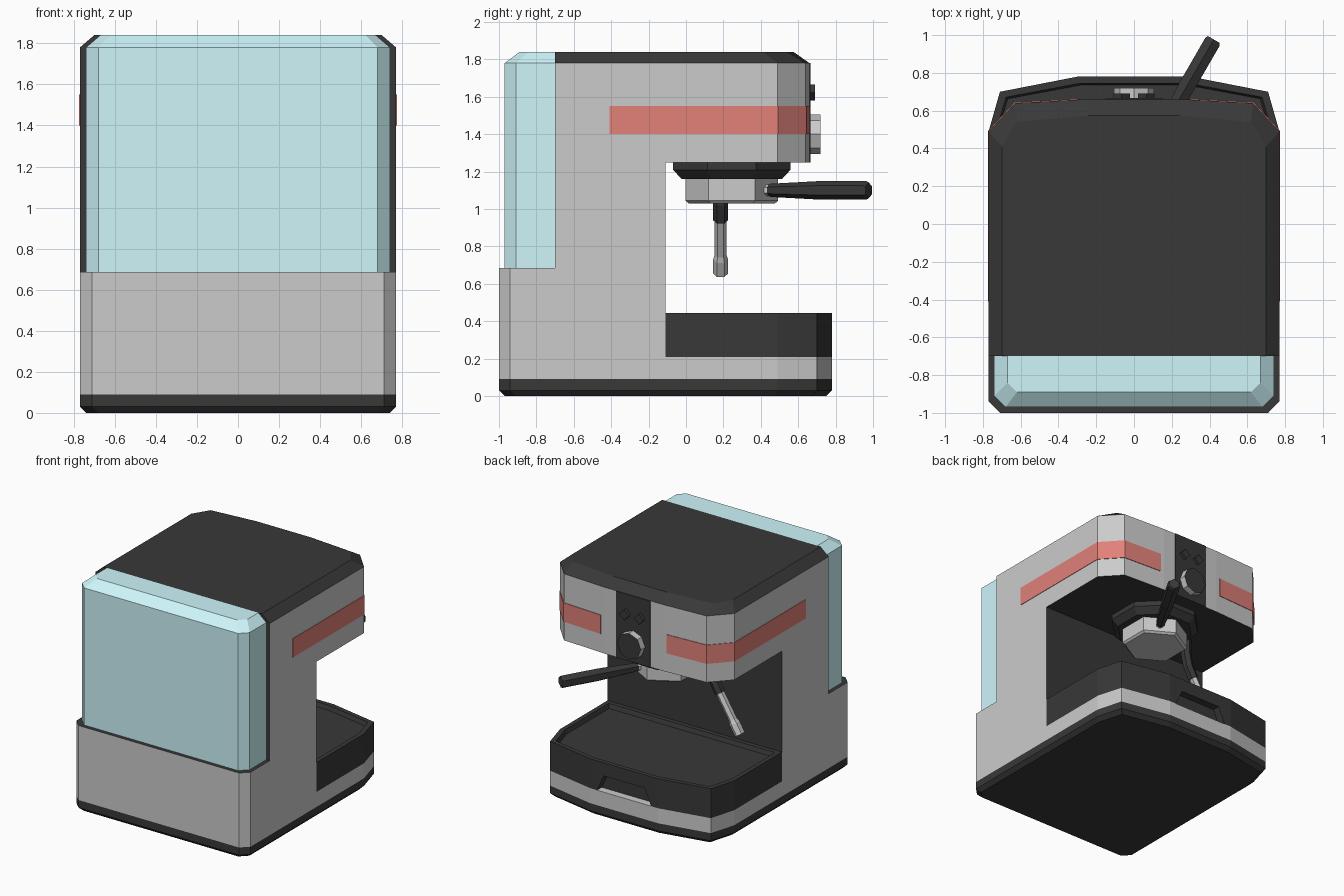
import bpy, bmesh, math
from mathutils import Vector

if "Cube" in bpy.data.objects:
    bpy.data.objects.remove(bpy.data.objects["Cube"])


def material(name, color):
    m = bpy.data.materials.new(name)
    m.diffuse_color = (*color, 1)
    m.use_nodes = True
    m.node_tree.nodes["Principled BSDF"].inputs["Base Color"].default_value = m.diffuse_color
    return m


DARK = material("dark_plastic", (0.04, 0.04, 0.04))
BLUE = material("tank_blue", (0.62, 0.92, 0.97))
RED = material("stripe_red", (0.75, 0.22, 0.19))
GREY = material("metal_grey", (0.6, 0.6, 0.6))
UP, DOWN, FRONT, BACK = (Vector(v) for v in ((0, 0, 1), (0, 0, -1), (0, 1, 0), (0, -1, 0)))


def loft(name, rings, mat=GREY, dark_sides=()):
    """Skin equal-length rings; faces looking along dark_sides become dark."""
    bm = bmesh.new()
    loops = [[bm.verts.new(p) for p in r] for r in rings]
    n = len(loops[0])
    for a, b in zip(loops, loops[1:]):
        for i in range(n):
            j = (i + 1) % n
            bm.faces.new((a[i], a[j], b[j], b[i]))
    bm.faces.new(loops[0][::-1])
    bm.faces.new(loops[-1])
    bmesh.ops.recalc_face_normals(bm, faces=bm.faces)
    bm.normal_update()
    for f in bm.faces:
        f.material_index = int(any(f.normal.dot(d) > 0.99 for d in dark_sides))
    me = bpy.data.meshes.new(name)
    bm.to_mesh(me)
    bm.free()
    me.materials.append(mat)
    me.materials.append(DARK)
    ob = bpy.data.objects.new(name, me)
    bpy.context.collection.objects.link(ob)
    return ob


def ring(half, z):
    """Closed outline at height z, mirrored from its +x half."""
    pts = half + [(-x, y) for x, y in reversed(half)]
    return [(x, y, z) for x, y in pts]


def shrink(half, d):
    ys = [y for _, y in half]
    cy, hy = (max(ys) + min(ys)) / 2, (max(ys) - min(ys)) / 2
    return [(x * (1 - d / 0.77), cy + (y - cy) * (1 - d / hy)) for x, y in half]


def sweep(name, path, radii, n, mat=GREY, ref=FRONT, turn=0.0, dark_sides=()):
    """Tube of n sides along a path with a radius at each point."""
    path = [Vector(p) for p in path]
    rings = []
    for i, (p, r) in enumerate(zip(path, radii)):
        d = (path[min(i + 1, len(path) - 1)] - path[max(i - 1, 0)]).normalized()
        u = (ref - d * ref.dot(d)).normalized()
        v = d.cross(u)
        angles = [turn + 2 * math.pi * k / n for k in range(n)]
        rings.append([p + (u * math.cos(a) + v * math.sin(a)) * r for a in angles])
    return loft(name, rings, mat, dark_sides)


# Base with chamfered dark foot
base = [(0.71, -1.0), (0.77, -0.94), (0.77, 0.49), (0.71, 0.70), (0.30, 0.78)]
loft("foot", [ring(shrink(base, 0.03), 0), ring(base, 0.03), ring(base, 0.09)], DARK)
loft("base_band", [ring(base, 0.09), ring(base, 0.21)])

# Body: lower rear housing, column and overhanging head
rear = [(0.71, -1.0), (0.77, -0.94), (0.77, -0.11)]
loft("rear_housing", [ring(rear, 0.21), ring(rear, 0.685)], dark_sides=(UP, FRONT))
column = [(0.77, -0.70), (0.77, -0.11)]
loft("column", [ring(column, 0.685), ring(column, 1.25)], dark_sides=(FRONT, BACK))
head = [(0.77, -0.70), (0.77, 0.49), (0.63, 0.64), (0.26, 0.66)]
loft("head", [ring(head, 1.25), ring(head, 1.78)], dark_sides=(DOWN, BACK))
lid = [(0.70, -0.70), (0.70, 0.41), (0.62, 0.54), (0.24, 0.575)]
loft("lid", [ring(head, 1.78), ring(lid, 1.84)], DARK)

# Water tank
tank = [(0.68, -0.97), (0.74, -0.91), (0.74, -0.70)]
tank_top = [(0.62, -0.89), (0.67, -0.84), (0.67, -0.70)]
loft("water_tank", [ring(tank, 0.685), ring(tank, 1.78), ring(tank_top, 1.84)], BLUE)

# Drip tray with sunken top and finger notch
tray = [(0.77, -0.11), (0.77, 0.49), (0.71, 0.70), (0.30, 0.78)]
inner = shrink(tray, 0.035)
tray_ob = loft("drip_tray", [ring(tray, 0.21), ring(tray, 0.445), ring(inner, 0.445),
                             ring(shrink(tray, 0.045), 0.41)], DARK)
cutter = loft("notch_cutter", [ring([(0.268, 0.72), (0.268, 0.85)], 0.15),
                               ring([(0.18, 0.72), (0.18, 0.85)], 0.34)], DARK)
cutter.hide_render = True
cutter.hide_viewport = True
cut = tray_ob.modifiers.new("notch", 'BOOLEAN')
cut.operation = 'DIFFERENCE'
cut.object = cutter

# Red stripes wrapping both sides of the head
outer = [(0.774, -0.41), (0.774, 0.492), (0.632, 0.645), (0.29, 0.663)]
inside = [(0.75, -0.41), (0.75, 0.48), (0.62, 0.62), (0.29, 0.64)]
for side, s in (("right", 1), ("left", -1)):
    loop = [(s * x, y) for x, y in outer + inside[::-1]]
    loft(side + "_stripe", [[(x, y, z) for x, y in loop] for z in (1.40, 1.55)], RED)

# Control panel, knob and two diamond buttons
panel = [(0.15, 0.60), (0.15, 0.666)]
loft("control_panel", [ring(panel, 1.25), ring(panel, 1.78)], DARK)
sweep("knob", [(0, 0.66, 1.40), (0, 0.72, 1.40)], (0.105, 0.105), 8, ref=UP, dark_sides=(FRONT,))
for side, x in (("right", 0.065), ("left", -0.065)):
    sweep(side + "_button", [(x, 0.66, 1.622), (x, 0.69, 1.622)], (0.043, 0.043), 4, DARK, UP)

# Brew group and filter holder
c = Vector((0, 0.245, 0))
sweep("brew_group", [c + UP * z for z in (1.25, 1.21, 1.16)], (0.34, 0.34, 0.29), 8, DARK,
      turn=math.pi / 8)
sweep("filter_holder", [c + UP * z for z in (1.16, 1.045, 1.03)], (0.248, 0.248, 0.23), 6)

# Filter handle, swung 30 degrees to the right
aim = Vector((math.sin(math.radians(30)), math.cos(math.radians(30)), 0))


def along(*dists):
    return [c + UP * 1.10 + aim * d for d in dists]


sweep("handle_collar", along(0.17, 0.25), (0.03, 0.03), 6, ref=UP)
sweep("filter_handle", along(0.235, 0.55, 0.83, 0.845), (0.035, 0.05, 0.05, 0.042), 6, DARK, UP)

# Steam wand hanging on the left
y = 0.185
sweep("wand_elbow", [(-0.36, y, 1.25), (-0.36, y, 1.12), (-0.38, y, 1.03), (-0.43, y, 0.94)],
      (0.04,) * 4, 6, DARK)
sweep("wand_tube", [(-0.42, y, 0.96), (-0.56, y, 0.73)], (0.032, 0.032), 6)
sweep("wand_tip", [(-0.545, y, 0.755), (-0.56, y, 0.73), (-0.605, y, 0.655)],
      (0.032, 0.04, 0.04), 6)
